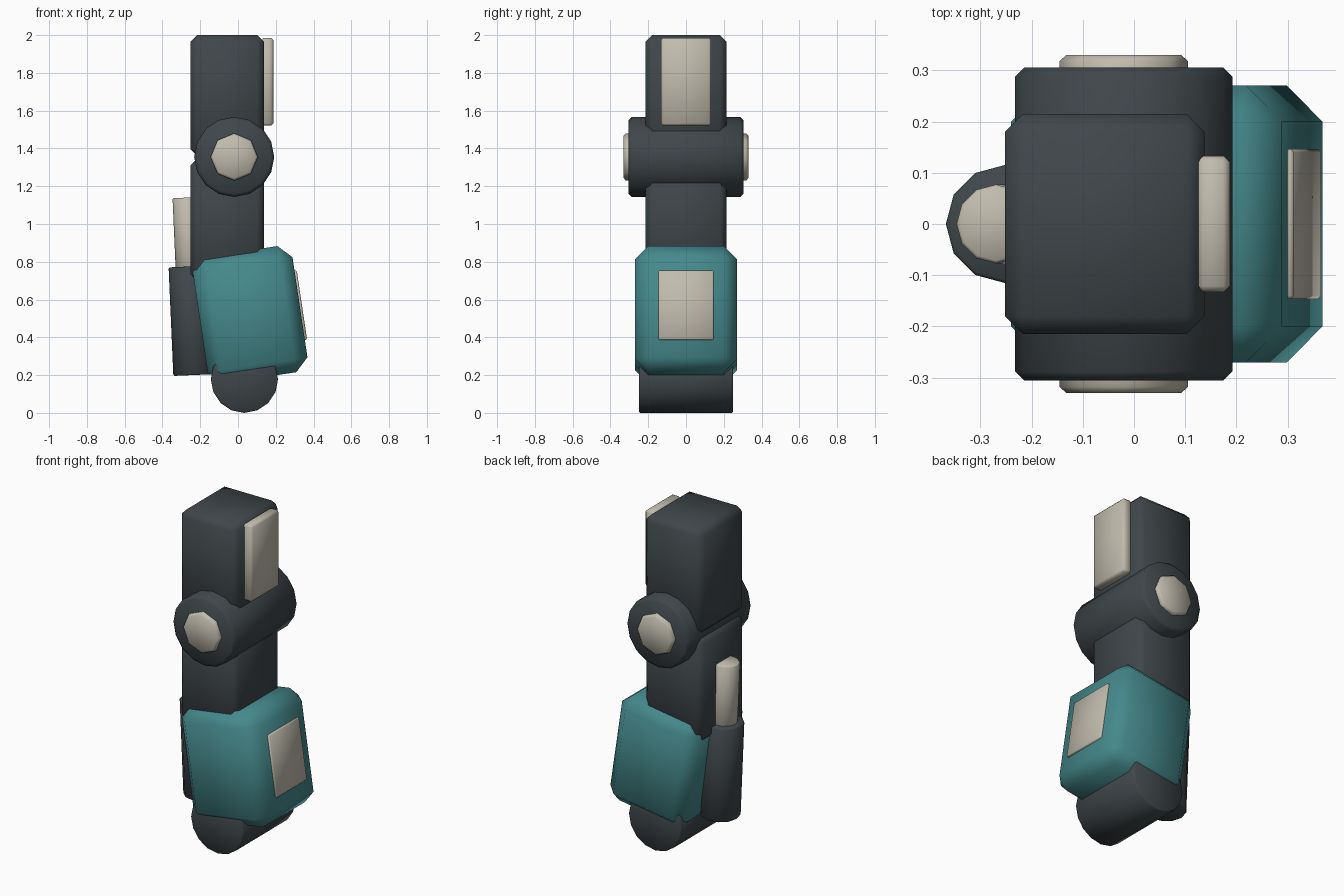
import bpy
from math import radians, sin, cos, pi

if "Cube" in bpy.data.objects:
    bpy.data.objects.remove(bpy.data.objects["Cube"])

def material(name, rgb):
    m = bpy.data.materials.new(name)
    m.diffuse_color = (*rgb, 1)
    m.use_nodes = True
    m.node_tree.nodes["Principled BSDF"].inputs["Base Color"].default_value = m.diffuse_color
    return m

DARK = material("dark_metal", (0.05, 0.062, 0.068))
TEAL = material("teal_shell", (0.06, 0.25, 0.26))
CREAM = material("cream_trim", (0.53, 0.50, 0.42))

def finish(name, mat, bevel):
    ob = bpy.context.object
    ob.name = name
    ob.data.materials.append(mat)
    if bevel:
        b = ob.modifiers.new("bevel", 'BEVEL')
        b.width, b.segments = bevel, 1
        b.limit_method, b.angle_limit = 'ANGLE', radians(60)
        bpy.ops.object.modifier_apply(modifier=b.name)
    bpy.ops.object.shade_smooth_by_angle(angle=radians(50))
    return ob

def box(name, centre, size, mat, bevel, tilt=0):
    bpy.ops.mesh.primitive_cube_add(size=1)
    ob = bpy.context.object
    ob.scale = size
    bpy.ops.object.transform_apply(location=False, rotation=False, scale=True)
    ob.location, ob.rotation_euler = centre, (0, tilt, 0)
    return finish(name, mat, bevel)

def cylinder(name, centre, r, depth, sides, mat, bevel, rot=(pi / 2, 0, 0)):
    bpy.ops.mesh.primitive_cylinder_add(vertices=sides, radius=r, depth=depth,
                                        location=centre, rotation=rot)
    return finish(name, mat, bevel)

# limb boxes above and below the joint
box("upper_limb", (-0.057, 0, 1.68), (0.39, 0.43, 0.64), DARK, 0.035)
box("lower_limb", (-0.057, 0, 1.022), (0.39, 0.43, 0.645), DARK, 0.035)
box("upper_panel", (0.155, 0, 1.753), (0.064, 0.266, 0.465), CREAM, 0.012)

# joint barrel with end caps
cylinder("joint_barrel", (-0.02, 0, 1.355), 0.212, 0.61, 16, DARK, 0.017)
for side, y in (("front", -1), ("back", 1)):
    cylinder("joint_cap_" + side, (-0.02, y * 0.29, 1.355), 0.125, 0.08, 8, CREAM, 0.012)

# tilted shell and its face plate
T = radians(-8.5)
cx, cz = 0.064, 0.52
box("shell", (cx, 0, cz), (0.534, 0.54, 0.675), TEAL, 0.07, T)
u, v = 0.264, 0.01
plate = (cx + u * cos(T) + v * sin(T), 0, cz - u * sin(T) + v * cos(T))
box("shell_plate", plate, (0.03, 0.292, 0.37), CREAM, 0.006, T)

# bottom roller
cylinder("foot_roller", (0.034, 0, 0.178), 0.178, 0.50, 16, DARK, 0.006)

# rear piston, leaning slightly backwards
P = radians(-2.5)
cylinder("piston_tube", (-0.24, 0, 0.488), 0.115, 0.575, 12, DARK, 0.006, (0, P, 0))
cylinder("piston_rod", (-0.26, 0, 0.92), 0.077, 0.44, 12, CREAM, 0.006, (0, P, 0))
